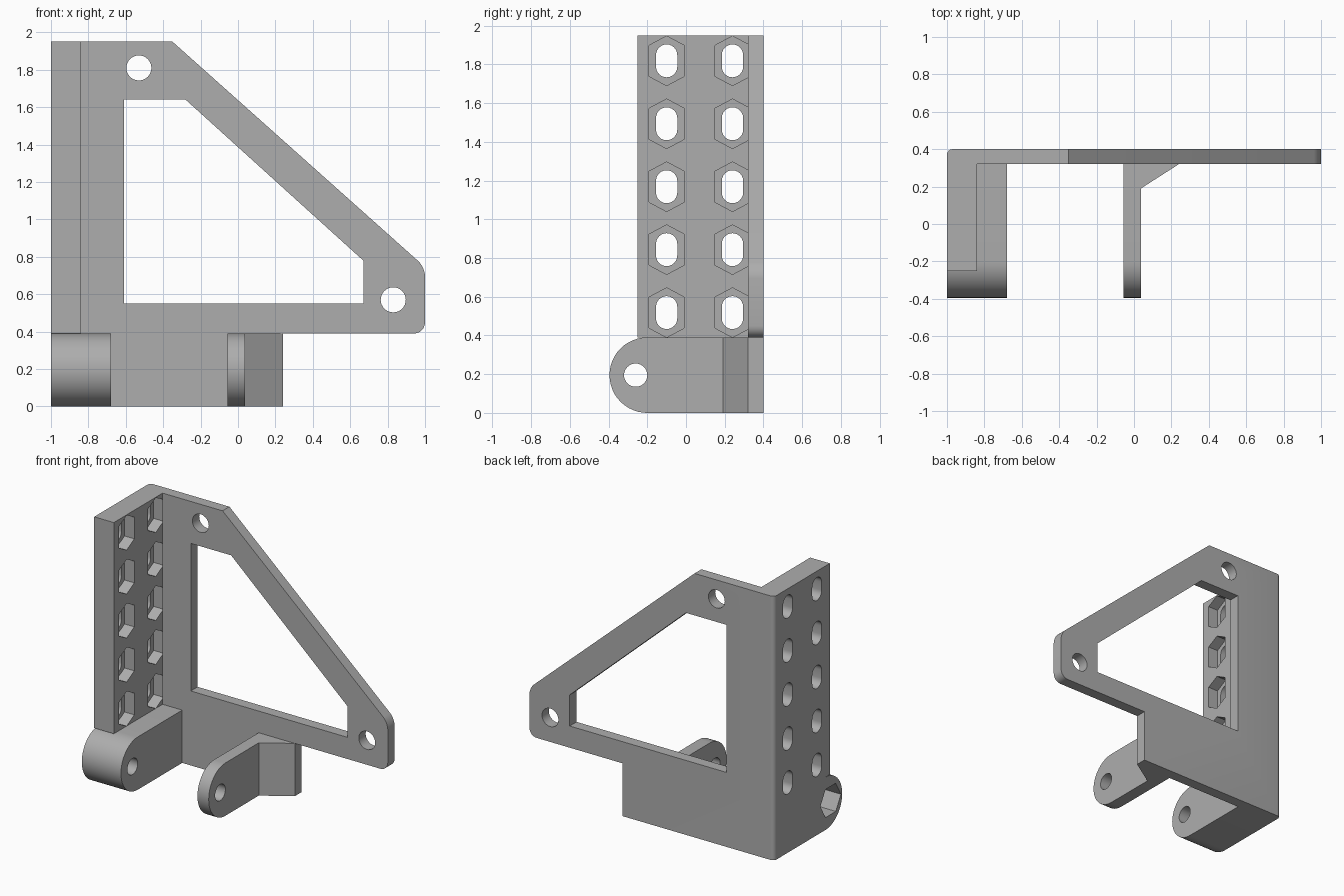
import bpy, bmesh, math
from mathutils import Vector

if "Cube" in bpy.data.objects:
    bpy.data.objects.remove(bpy.data.objects["Cube"], do_unlink=True)

grey = bpy.data.materials.new("grey plastic")
grey.use_nodes = True
colour = (0.42, 0.42, 0.42, 1)
grey.diffuse_color = colour
grey.node_tree.nodes["Principled BSDF"].inputs["Base Color"].default_value = colour

PLACE = {"X": lambda u, v, d: (d, u, v),
         "Y": lambda u, v, d: (u, d, v),
         "Z": lambda u, v, d: (u, v, d)}


def prism(name, profile, axis, start, end, rounds=()):
    """Extrude a 2D profile along an axis; rounds = (edge test, radius) pairs."""
    bm = bmesh.new()
    face = bm.faces.new([bm.verts.new(PLACE[axis](u, v, start)) for u, v in profile])
    out = bmesh.ops.extrude_face_region(bm, geom=[face])
    shift = Vector(PLACE[axis](0, 0, end - start))
    bmesh.ops.translate(bm, vec=shift, verts=[g for g in out["geom"] if isinstance(g, bmesh.types.BMVert)])
    bmesh.ops.recalc_face_normals(bm, faces=bm.faces)
    for test, radius in rounds:
        edges = [e for e in bm.edges if all(test(v.co) for v in e.verts)]
        bmesh.ops.bevel(bm, geom=edges, offset=radius, segments=6, profile=0.5, affect="EDGES")
    mesh = bpy.data.meshes.new(name)
    bm.to_mesh(mesh)
    bm.free()
    mesh.materials.append(grey)
    obj = bpy.data.objects.new(name, mesh)
    bpy.context.collection.objects.link(obj)
    return obj


def ring(u, v, r, sides=32, turn=0.0):
    return [(u + r * math.cos(turn + math.tau * i / sides),
             v + r * math.sin(turn + math.tau * i / sides)) for i in range(sides)]


def slot(u, v, r, straight):
    """Upright rounded slot."""
    arc = [math.pi * i / 12 for i in range(13)]
    return ([(u + r * math.cos(a), v + straight + r * math.sin(a)) for a in arc] +
            [(u - r * math.cos(a), v - straight - r * math.sin(a)) for a in arc])


def long_hex(u, v, half, shoulder, tip):
    return [(u + half, v - shoulder), (u + half, v + shoulder), (u, v + tip),
            (u - half, v + shoulder), (u - half, v - shoulder), (u, v - tip)]


def cut(obj, *args):
    """Subtract a prism from a part."""
    cutter = prism("cutter", *args)
    cutter.hide_render = True
    mod = obj.modifiers.new("cut", "BOOLEAN")
    mod.operation, mod.solver, mod.object = "DIFFERENCE", "EXACT", cutter
    bpy.context.view_layer.objects.active = obj
    bpy.ops.object.modifier_apply(modifier=mod.name)
    mesh = cutter.data
    bpy.data.objects.remove(cutter, do_unlink=True)
    bpy.data.meshes.remove(mesh)


FRONT, BACK, LUG_TOP, TOP = 0.32, 0.40, 0.39, 1.95

# Back plate with its window and two screw holes
outline = [(-1, 0), (0.24, 0), (0.24, LUG_TOP), (1, LUG_TOP), (1, 0.745), (-0.35, TOP), (-1, TOP)]
back_plate = prism("back_plate", outline, "Y", FRONT, BACK, [
    (lambda c: c.x > 0.99 and c.z < 0.5, 0.06),
    (lambda c: c.x > 0.99 and c.z > 0.7, 0.05),
    (lambda c: c.x < -0.99 and c.y > 0.39, 0.03)])
window = [(-0.61, 0.55), (0.67, 0.55), (0.67, 0.78), (-0.28, 1.64), (-0.61, 1.64)]
for hole in (window, ring(-0.53, 1.81, 0.067), ring(0.83, 0.57, 0.067)):
    cut(back_plate, hole, "Y", 0.2, 0.5)

# Side plate with two columns of slots and nut pockets
side = [(-0.25, LUG_TOP), (FRONT, LUG_TOP), (FRONT, TOP), (-0.25, TOP)]
side_plate = prism("side_plate", side, "X", -1, -0.84)
for row in range(5):
    z = 0.518 + 0.325 * row
    for y in (-0.1, 0.24):
        pocket = long_hex(y, z, 0.09, 0.08, 0.128)
        cut(side_plate, slot(y, z, 0.055, 0.03), "X", -1.1, -0.7)
        cut(side_plate, pocket, "X", -0.92, -0.83)
        if y > 0:
            cut(back_plate, pocket, "X", -0.92, -0.84)

# Hinge lugs with rounded noses and pin holes
r = LUG_TOP / 2
nose = [(-0.2 - r * math.sin(math.pi * i / 24), r + r * math.cos(math.pi * i / 24)) for i in range(25)]
lug_profile = [(FRONT, LUG_TOP)] + nose + [(FRONT, 0)]
wide_lug = prism("wide_hinge_lug", lug_profile, "X", -1, -0.68)
narrow_lug = prism("narrow_hinge_lug", lug_profile, "X", -0.055, 0.037)
for lug in (wide_lug, narrow_lug):
    cut(lug, ring(-0.26, r, 0.06), "X", -1.1, 0.2)
cut(wide_lug, ring(-0.26, r, 0.12, 6), "X", -1.1, -0.86)

# Gusset bracing the narrow lug
gusset = prism("gusset", [(0.037, 0.19), (0.24, FRONT), (0.037, FRONT)], "Z", 0, LUG_TOP)

# Smooth curved walls, keep hard edges
bpy.ops.object.select_all(action="DESELECT")
for part in (back_plate, side_plate, wide_lug, narrow_lug, gusset):
    part.select_set(True)
bpy.context.view_layer.objects.active = back_plate
bpy.ops.object.shade_smooth_by_angle(angle=math.radians(30))
